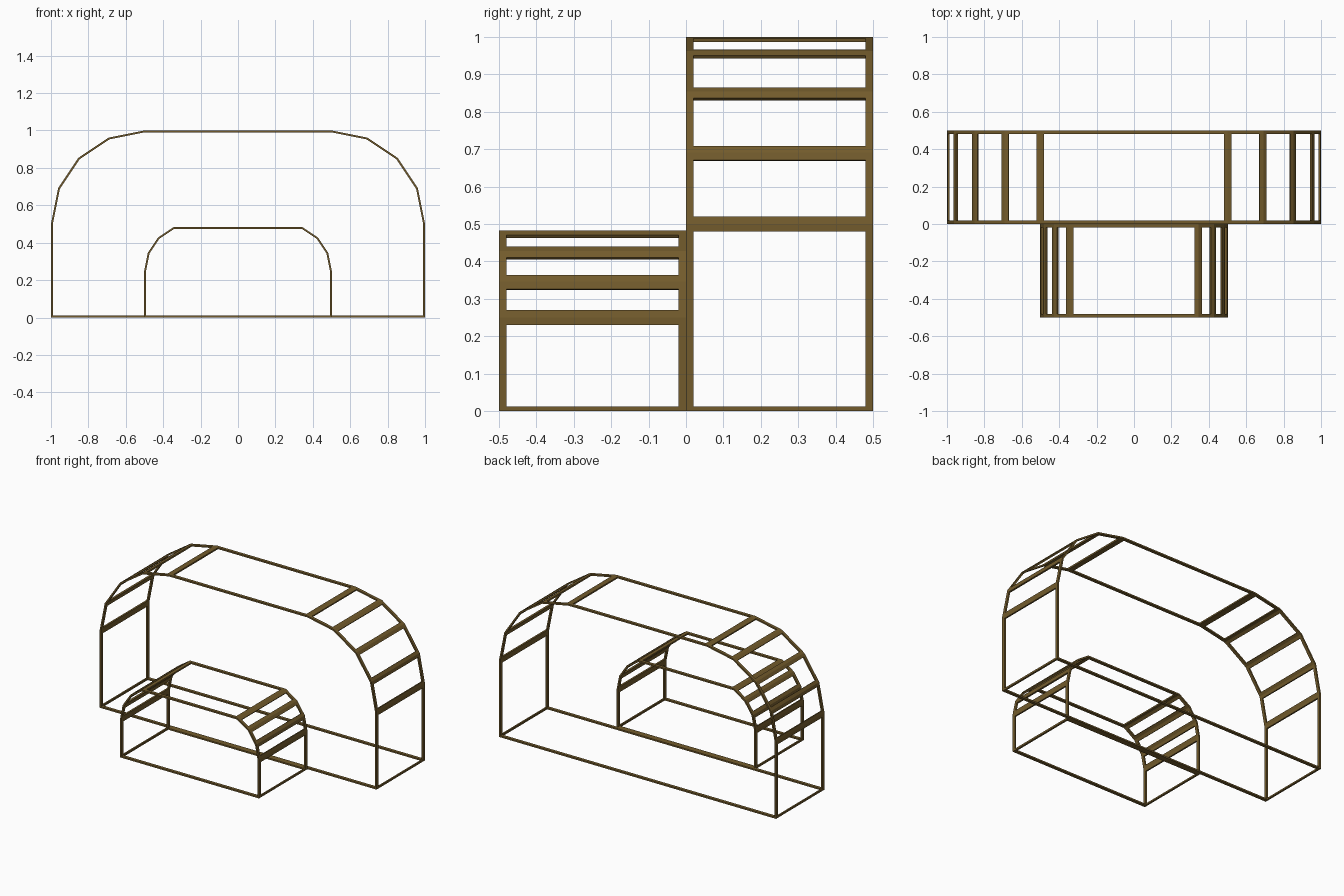
import bpy, bmesh, math
from mathutils import Vector

if "Cube" in bpy.data.objects:
    bpy.data.objects.remove(bpy.data.objects["Cube"])

T = 0.01       # strip thickness
RAIL = 0.02    # rail width, also half of the cross slat width

brown = bpy.data.materials.new("brown")
brown.diffuse_color = (0.17, 0.105, 0.025, 1)
brown.use_nodes = True
brown.node_tree.nodes["Principled BSDF"].inputs["Base Color"].default_value = brown.diffuse_color


def arch_profile(scale, radius, steps):
    """Closed arch outline in x/z: straight legs and faceted shoulders."""
    c = 0.5 * scale
    right = [Vector((c + radius, T / 2))]
    for i in range(steps):
        a = math.radians(22.5 * i)
        right.append(Vector((c + radius * math.cos(a), c + radius * math.sin(a))))
    left = [Vector((-p.x, p.y)) for p in reversed(right)]
    return right + left


def strip(bm, pts, y0, y1, closed=False):
    """Mitred flat strip following pts, spanning y0 to y1."""
    n = len(pts)
    rings = []
    for i, p in enumerate(pts):
        before = pts[i - 1] if closed or i > 0 else None
        after = pts[(i + 1) % n] if closed or i < n - 1 else None
        d1 = (p - before).normalized() if before is not None else (after - p).normalized()
        d2 = (after - p).normalized() if after is not None else d1
        n1, n2 = Vector((d1.y, -d1.x)), Vector((d2.y, -d2.x))
        m = (n1 + n2).normalized()
        m = m * (T / 2 / m.dot(n1))
        o, q = p + m, p - m
        rings.append([bm.verts.new((v.x, y, v.y))
                      for v, y in ((o, y0), (o, y1), (q, y1), (q, y0))])
    for i in range(n if closed else n - 1):
        a, b = rings[i], rings[(i + 1) % n]
        for k in range(4):
            bm.faces.new((a[k], a[(k + 1) % 4], b[(k + 1) % 4], b[k]))
    if not closed:
        bm.faces.new(rings[0])
        bm.faces.new(rings[-1][::-1])


def make_object(name, bm):
    bmesh.ops.recalc_face_normals(bm, faces=bm.faces[:])
    mesh = bpy.data.meshes.new(name)
    bm.to_mesh(mesh)
    bm.free()
    mesh.materials.append(brown)
    bpy.context.collection.objects.link(bpy.data.objects.new(name, mesh))


def frame(name, pts, y0, y1):
    # front and back rails
    for label, y in (("front", y0), ("back", y1 - RAIL)):
        bm = bmesh.new()
        strip(bm, pts, y, y + RAIL, closed=True)
        make_object(f"{name}_{label}_rail", bm)
    # cross slats folded over every corner, slim at the floor
    bm = bmesh.new()
    for i, p in enumerate(pts):
        a, b = pts[i - 1], pts[(i + 1) % len(pts)]
        arm = 0.007 if p.y < 0.1 else RAIL
        strip(bm, [p + (a - p).normalized() * arm, p,
                   p + (b - p).normalized() * arm], y0 + RAIL, y1 - RAIL)
    make_object(f"{name}_cross_slats", bm)


# tall rear arch and low front arch
frame("rear_arch", arch_profile(1.0, 0.495, 5), 0.0, 0.5)
frame("front_arch", arch_profile(0.5, 0.2465, 4), -0.5, 0.0)
